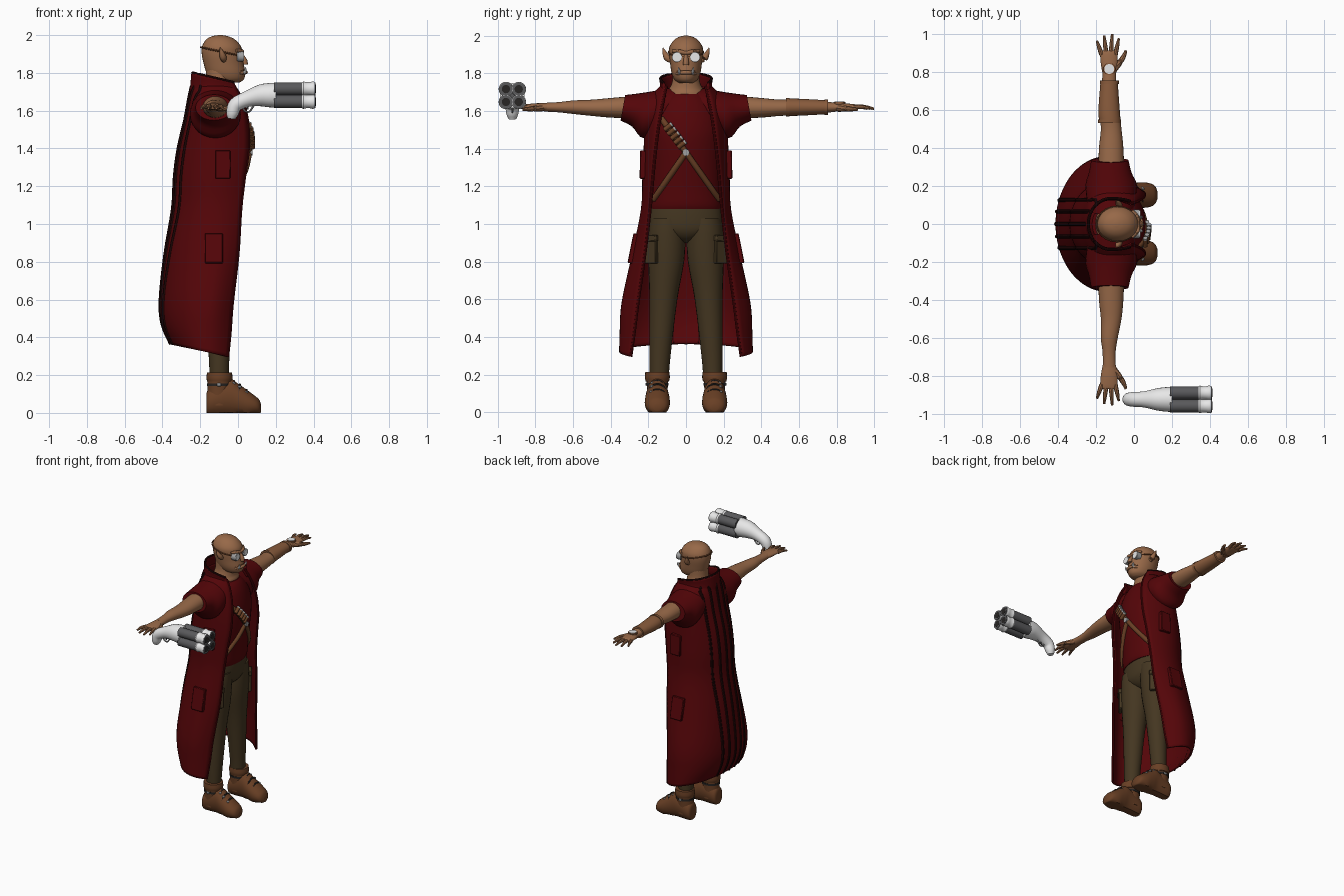
import bpy, bmesh, math
from mathutils import Vector, Matrix

def mat(name, r, g, b):
    m = bpy.data.materials.new(name)
    m.diffuse_color = (r, g, b, 1)
    return m

RED = mat("coat_red", .088, .0015, .0025)
TRIM = mat("dark_trim", .016, .002, .002)
SKIN = mat("skin_tan", .31, .14, .065)
PANTS = mat("olive_brown", .058, .037, .015)
BOOT = mat("boot_brown", .14, .05, .018)
LEATHER = mat("leather", .25, .105, .045)
WHITE = mat("pale_white", .8, .8, .8)
GREY = mat("barrel_grey", .1, .1, .105)
BLACK = mat("near_black", .02, .018, .017)
SILVER = mat("silver", .35, .35, .35)

def make(name, verts, faces, m):
    me = bpy.data.meshes.new(name)
    me.from_pydata([tuple(v) for v in verts], [], faces)
    bm = bmesh.new()
    bm.from_mesh(me)
    bmesh.ops.recalc_face_normals(bm, faces=bm.faces)
    bm.to_mesh(me)
    bm.free()
    me.materials.append(m)
    o = bpy.data.objects.new(name, me)
    bpy.context.collection.objects.link(o)
    return o

def dense(rows, k=4):
    """Catmull-Rom interpolation of rows of numbers."""
    out = []
    for i in range(len(rows) - 1):
        a, b, c, d = rows[max(i - 1, 0)], rows[i], rows[i + 1], rows[min(i + 2, len(rows) - 1)]
        for j in range(k):
            t = j / k
            out.append([.5 * (2 * q + (r - p) * t + (2 * p - 5 * q + 4 * r - s) * t * t
                        + (3 * q - p - 3 * r + s) * t ** 3) for p, q, r, s in zip(a, b, c, d)])
    return out + [list(rows[-1])]

def skin_rings(name, rings, m, closed=True):
    n = len(rings[0])
    faces = [(i * n + j, i * n + (j + 1) % n, (i + 1) * n + (j + 1) % n, (i + 1) * n + j)
             for i in range(len(rings) - 1) for j in range(n if closed else n - 1)]
    if closed:
        faces += [tuple(range(n)), tuple(range((len(rings) - 1) * n, len(rings) * n))]
    return make(name, [v for r in rings for v in r], faces, m)

def loft(name, axis, rows, m, n=24, k=4, shear=0):
    """Rows are (position, centre1, centre2, radius1, radius2) along an axis."""
    rings = []
    for p, c1, c2, r1, r2 in dense(rows, k):
        ring = []
        for j in range(n):
            a = 2 * math.pi * j / n
            u, v = c1 + r1 * math.cos(a), c2 + r2 * math.sin(a)
            ring.append({'z': (u, v, p), 'y': (u, p - shear * (v - c2), v), 'x': (p, u, max(v, 0))}[axis])
        rings.append(ring)
    return skin_rings(name, rings, m)

def tube(name, pts, radii, m, n=10, k=3):
    rows = dense([tuple(p) + (r,) for p, r in zip(pts, radii)], k) if k > 1 else [tuple(p) + (r,) for p, r in zip(pts, radii)]
    P = [Vector(r[:3]) for r in rows]
    rings = []
    for i, p in enumerate(P):
        t = (P[min(i + 1, len(P) - 1)] - P[max(i - 1, 0)]).normalized()
        ref = Vector((0, 1, 0)) if abs(t.y) < .8 else Vector((0, 0, 1))
        u = t.cross(ref).normalized()
        v = t.cross(u)
        rings.append([p + rows[i][3] * (u * math.cos(2 * math.pi * j / n) + v * math.sin(2 * math.pi * j / n)) for j in range(n)])
    return skin_rings(name, rings, m)

def rod(name, a, b, r, m, n=20):
    return tube(name, [a, b], [r, r], m, n, 1)

def box(name, loc, size, m, rot=(0, 0, 0)):
    bm = bmesh.new()
    bmesh.ops.create_cube(bm, size=1, matrix=Matrix.Diagonal((*size, 1)))
    bmesh.ops.bevel(bm, geom=bm.edges[:], offset=.004, segments=1, affect='EDGES')
    me = bpy.data.meshes.new(name)
    bm.to_mesh(me)
    bm.free()
    me.materials.append(m)
    o = bpy.data.objects.new(name, me)
    o.location, o.rotation_euler = loc, rot
    bpy.context.collection.objects.link(o)

# ---- long open coat: rows (z, back x, half width, side x, front edge x, front edge y, hem drop)
COAT = dense([(1.73, -.24, .13, -.12, -.02, .105, 0), (1.66, -.255, .19, -.12, .02, .12, 0),
              (1.55, -.275, .21, -.12, .05, .14, 0), (1.4, -.31, .218, -.12, .055, .16, 0),
              (1.25, -.33, .225, -.12, .035, .175, 0), (1.08, -.34, .232, -.12, .015, .19, 0),
              (.84, -.38, .28, -.13, 0, .218, 0), (.6, -.405, .335, -.15, -.03, .255, .02),
              (.47, -.395, .345, -.16, -.042, .275, .05), (.365, -.35, .348, -.16, -.055, .293, .07)], 4)

def section(row, u):
    z, xb, w, cx, xf, yf, drop = row
    a, s = abs(u), (1 if u > 0 else -1)
    if a < .75:
        t = a / .75 * math.pi / 2
        x, y = cx - (cx - xb) * math.cos(t), w * math.sin(t)
    else:
        k = (a - .75) / .25
        x, y = cx + (xf - cx) * k, w + (yf - w) * k * k
    return (x, s * y, z - drop * min(max((x - xb) / .3, 0), 1))

def sheet(name, rows, m, n=48, thick=.014):
    o = skin_rings(name, [[section(r, -1 + 2 * j / n) for j in range(n + 1)] for r in rows], m, False)
    md = o.modifiers.new("thickness", 'SOLIDIFY')
    md.thickness, md.offset = thick, 0

sheet("coat", COAT, RED)
RIM = (1.80, -.24, .135, -.12, -.02, .12, .07)
sheet("collar", dense([(1.67, -.25, .15, -.12, .0, .115, 0), (1.74, -.245, .132, -.12, -.01, .11, .03), RIM], 3), RED)
tube("collar_rim", [section(RIM, -1 + j / 14) for j in range(29)], [.008] * 29, TRIM, 8, 1)
for s in (-1, 1):
    tube("coat_front_edge", [section(r, s) for r in COAT], [.008] * len(COAT), RED, 8, 1)
    loft("sleeve", 'y', [(s * .07, -.12, 1.62, .12, .11), (s * .2, -.12, 1.58, .135, .125),
                         (s * .27, -.125, 1.605, .112, .088), (s * .335, -.127, 1.617, .098, .068)], RED, 28, 4, s * .18)
    box("coat_chest_pocket", (-.08, s * .229, 1.315), (.08, .032, .15), RED, (s * .02, 0, 0))
    box("coat_lower_pocket", (-.128, s * .28, .87), (.095, .03, .16), RED, (s * .2, 0, 0))
# raised pleats down the back
for y in (-.125, -.065, 0, .065, .125):
    pts = []
    for z, xb, w, cx, *_ in COAT:
        yy = max(-.8 * w, min(.8 * w, y))
        pts.append((cx - (cx - xb) * math.sqrt(1 - (yy / w) ** 2) - .004, yy, z))
    tube("back_pleat", pts, [.011] * len(pts), TRIM, 8, 1)

# ---- shirt, bandolier
SHIRT = [(1.08, -.1, 0, .112, .185), (1.11, -.1, 0, .122, .188), (1.2, -.1, 0, .132, .185), (1.4, -.1, 0, .158, .195),
         (1.5, -.1, 0, .16, .2), (1.6, -.105, 0, .145, .18), (1.66, -.11, 0, .125, .14), (1.69, -.115, 0, .105, .115)]
loft("shirt", 'z', SHIRT, RED, 40)

def on_shirt(y, z, out=.002):
    r = min(dense(SHIRT, 8), key=lambda q: abs(q[0] - z))
    return (r[1] + r[3] * math.sqrt(max(1 - (y / r[4]) ** 2, 0)) + out, y, z)

def strap(a, b):
    pts = [on_shirt(a[0] + (b[0] - a[0]) * i / 8, a[1] + (b[1] - a[1]) * i / 8) for i in range(9)]
    tube("bandolier_strap", pts, [.016] * 9, BOOT, 10, 1)

strap((-.13, 1.56), (0, 1.38))
strap((0, 1.38), (.175, 1.13))
strap((0, 1.38), (-.172, 1.13))
rod("strap_ring", on_shirt(0, 1.38, .005), on_shirt(0, 1.38, .022), .018, SILVER)
for i in range(5):
    c = Vector(on_shirt(-.095 + .018 * i, 1.515 - .0235 * i, .02))
    d = Vector((0, .79, .61))
    rod("shell", c - d * .026, c + d * .018, .0125, BOOT, 12)
    rod("shell_cap", c + d * .018, c + d * .028, .0128, SILVER, 12)

# ---- trousers and boots
loft("trouser_hips", 'z', [(.9, -.1, 0, .03, .03), (.925, -.1, 0, .075, .09), (.97, -.1, 0, .102, .185),
                           (1.04, -.1, 0, .108, .19), (1.11, -.1, 0, .105, .182)], PANTS, 32)
for s in (-1, 1):
    loft("trouser_leg", 'z', [(.18, -.1, s * .142, .05, .05), (.3, -.1, s * .138, .055, .056), (.6, -.1, s * .12, .073, .074),
                              (.8, -.1, s * .105, .092, .095), (.95, -.1, s * .1, .101, .098), (1.03, -.1, s * .095, .1, .092)], PANTS)
    box("trouser_pocket", (-.035, s * .185, .865), (.025, .078, .15), PANTS, (0, 0, s * .65))
    box("trouser_pocket_flap", (-.032, s * .187, .925), (.028, .082, .035), PANTS, (0, 0, s * .65))
    y = s * .152
    loft("boot_foot", 'x', [(-.168, y, .05, .03, .045), (-.15, y, .06, .052, .07), (-.05, y, .085, .058, .095), (0, y, .07, .064, .085),
                            (.05, y, .05, .067, .07), (.09, y, .04, .06, .05), (.112, y, .032, .045, .038), (.123, y, .025, .02, .018)], BOOT)
    loft("boot_shaft", 'z', [(.04, -.1, y, .066, .054), (.13, -.1, y, .062, .055), (.19, -.098, y, .063, .06)], BOOT)
    loft("boot_cuff", 'z', [(.165, -.098, y, .065, .062), (.185, -.098, y, .069, .066), (.215, -.098, y, .066, .064)], BOOT)
    # instep laces, ankle strap and buckles
    for x, z, w in ((-.022, .168, .04), (.01, .15, .046), (.045, .122, .048)):
        tube("boot_lace", [(x - .004, y - w, z - .035), (x, y - w * .6, z - .01), (x, y, z), (x, y + w * .6, z - .01), (x - .004, y + w, z - .035)],
             [.006] * 5, BLACK, 8)
        box("boot_buckle", (x, y + s * w * .7, z - .012), (.018, .016, .014), SILVER)
    loft("ankle_strap", 'z', [(.142, -.1, y, .065, .059), (.156, -.1, y, .065, .06)], BLACK, 24, 1)
    box("ankle_buckle", (-.1, y + s * .06, .149), (.022, .008, .018), SILVER)

# ---- head
loft("neck", 'z', [(1.6, -.11, 0, .09, .1), (1.685, -.11, 0, .095, .108), (1.72, -.105, 0, .08, .088), (1.76, -.1, 0, .072, .073), (1.82, -.1, 0, .07, .07)], SKIN)
loft("head", 'z', [(1.748, -.05, 0, .055, .035), (1.765, -.055, 0, .085, .06), (1.80, -.064, 0, .103, .076), (1.85, -.076, 0, .106, .084),
                   (1.9, -.084, 0, .108, .09), (1.94, -.087, 0, .103, .088), (1.975, -.092, 0, .078, .065),
                   (1.993, -.095, 0, .045, .038), (2.0, -.095, 0, .01, .01)], SKIN, 32)
tube("nose", [(.018, 0, 1.895), (.034, 0, 1.865), (.036, 0, 1.845)], [.01, .015, .016], SKIN)
tube("brow", [(-.01, -.07, 1.918), (.018, -.035, 1.915), (.021, 0, 1.908), (.018, .035, 1.915), (-.01, .07, 1.918)], [.008, .012, .01, .012, .008], SKIN)
tube("lower_lip", [(.01, -.05, 1.797), (.034, -.025, 1.803), (.041, 0, 1.804), (.034, .025, 1.803), (.01, .05, 1.797)], [.007, .01, .011, .01, .007], SKIN)
tube("mouth_line", [(.01, -.052, 1.811), (.032, -.026, 1.816), (.039, 0, 1.817), (.032, .026, 1.816), (.01, .052, 1.811)], [.002] * 5, BOOT)
tube("goggle_strap", [(-.088 + .109 * math.cos(a), .0915 * math.sin(a), 1.912 - .024 * math.cos(a))
                      for a in [2 * math.pi * i / 32 for i in range(33)]], [.005] * 33, BOOT, 8, 1)
for s in (-1, 1):
    tube("ear", [(-.075, s * .075, 1.865), (-.078, s * .098, 1.88), (-.085, s * .112, 1.905), (-.095, s * .122, 1.935)], [.012, .018, .013, .002], SKIN)
    tube("tusk", [(.03, s * .034, 1.8), (.04, s * .037, 1.812), (.038, s * .04, 1.832)], [.008, .007, .001], WHITE, 8)
    rod("goggle_rim", (-.005, s * .048, 1.886), (.03, s * .048, 1.886), .027, SILVER, 24)
    rod("goggle_lens", (.025, s * .048, 1.886), (.033, s * .048, 1.886), .0235, WHITE, 24)

# ---- arms and hands
for s in (-1, 1):
    q = 0 if s > 0 else .045
    f = 1 if s > 0 else .85
    loft("arm", 'y', [(s * .25, -.12, 1.62, .07, .062), (s * .4, -.12, 1.617, .064, .052), (s * .5, -.12, 1.617, .054, .043),
                      (s * .6, -.13, 1.62, .052 * f, .042 * f), (s * (.72 - q), -.131, 1.62, .04 * f, .032 * f),
                      (s * (.8 - q), -.13, 1.62, .034, .023)], SKIN)
    loft("palm", 'y', [(s * (.78 - q), -.13, 1.62, .033, .022), (s * (.84 - q), -.13, 1.621, .044, .02),
                       (s * (.9 - q), -.133, 1.62, .045, .015), (s * (.912 - q), -.133, 1.619, .038, .01)], SKIN)
    for x0, x1, e in ((-.17, -.195, .962), (-.146, -.157, .99), (-.121, -.115, .998), (-.098, -.08, .975)):
        tube("finger", [(x0, s * (.89 - q), 1.62), ((x0 + x1) / 2, s * ((.89 + e) / 2 - q), 1.622), (x1, s * (e - q), 1.612)], [.0125, .011, .006], SKIN, 8)
    tube("thumb", [(-.11, s * (.81 - q), 1.617), (-.075, s * (.85 - q), 1.612), (-.055, s * (.88 - q), 1.61), (-.042, s * (.912 - q), 1.608)], [.02, .016, .012, .007], SKIN, 8)
# bracer and wrist dial on one arm only
loft("bracer", 'y', [(.535, -.126, 1.62, .056, .046), (.6, -.131, 1.62, .056, .045), (.75, -.131, 1.62, .045, .037)], LEATHER)
for y, r in ((.54, .06), (.745, .049)):
    loft("bracer_band", 'y', [(y - .01, -.129, 1.62, r, r * .83), (y + .01, -.129, 1.62, r, r * .83)], LEATHER, 24, 1)
loft("dial_band", 'y', [(.805, -.13, 1.62, .038, .025), (.825, -.13, 1.62, .042, .024)], LEATHER, 24, 1)
rod("dial_case", (-.13, .815, 1.632), (-.13, .815, 1.647), .032, LEATHER, 24)
rod("dial_face", (-.13, .815, 1.64), (-.13, .815, 1.65), .026, WHITE, 24)

# ---- four-barrelled gun
G, H = -.922, 1.682
tube("gun_grip_and_body", [(-.034, G, 1.557), (-.03, G, 1.585), (-.012, G, 1.632), (.05, G, 1.662), (.12, G, 1.68), (.165, G, H), (.2, G, H)],
     [.02, .032, .038, .042, .058, .064, .066], WHITE, 24, 4)
tube("trigger_guard", [(.02, G, 1.63), (.035, G, 1.6), (.06, G, 1.595), (.085, G, 1.63)], [.005] * 4, SILVER, 8)
rod("trigger", (.055, G, 1.64), (.05, G, 1.606), .005, GREY, 8)
rod("barrel_core", (.19, G, H), (.39, G, H), .03, GREY)
for a in (-1, 1):
    for b in (-1, 1):
        y, z = G + a * .034, H + b * .034
        rod("barrel", (.19, y, z), (.36, y, z), .034, GREY)
        tube("muzzle", [(.338, y, z), (.346, y, z), (.36, y, z), (.38, y, z), (.395, y, z), (.406, y, z)],
             [.034, .039, .035, .035, .039, .036], WHITE, 20, 1)
        rod("muzzle_face", (.4, y, z), (.411, y, z), .034, GREY)
        rod("muzzle_bore", (.405, y, z), (.4125, y, z), .022, BLACK)

# smooth shading with sharp edges kept
for o in bpy.context.scene.objects:
    o.select_set(True)
    bpy.context.view_layer.objects.active = o
bpy.ops.object.shade_smooth_by_angle(angle=math.radians(40))
